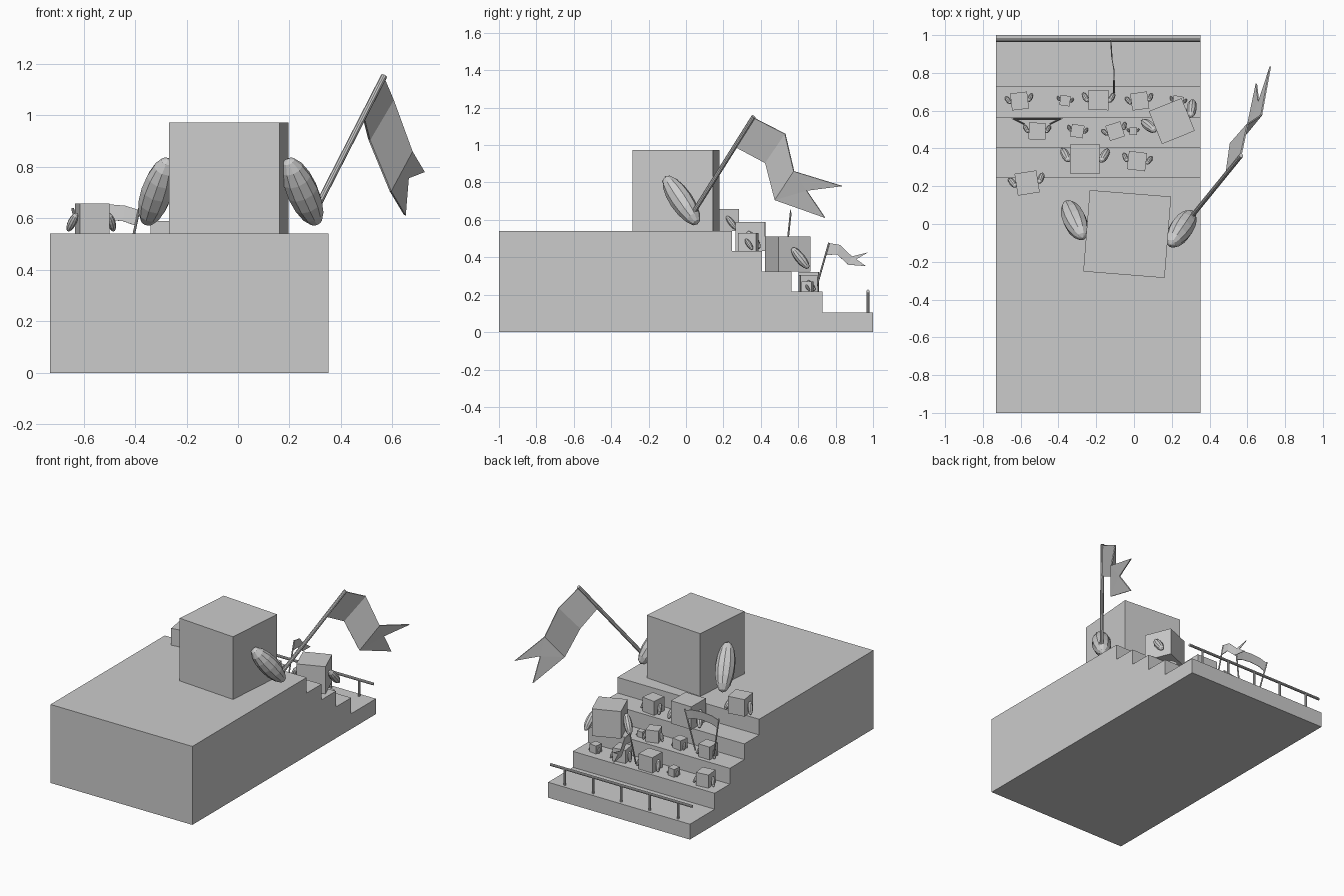
import bpy, bmesh
from math import radians
from mathutils import Vector, Matrix

if "Cube" in bpy.data.objects:
    bpy.data.objects.remove(bpy.data.objects["Cube"])


def add_object(name, bm):
    bmesh.ops.recalc_face_normals(bm, faces=bm.faces[:])
    mesh = bpy.data.meshes.new(name)
    bm.to_mesh(mesh)
    bm.free()
    ob = bpy.data.objects.new(name, mesh)
    bpy.context.collection.objects.link(ob)
    return ob


def rod(name, a, b, radius, sides=10):
    a, b = Vector(a), Vector(b)
    d = b - a
    m = Matrix.Translation((a + b) / 2) @ d.to_track_quat('Z', 'Y').to_matrix().to_4x4()
    bm = bmesh.new()
    bmesh.ops.create_cone(bm, cap_ends=True, segments=sides, radius1=radius,
                          radius2=radius, depth=d.length, matrix=m)
    return add_object(name, bm)


def cloth(name, upper, lower, thickness, notch=None):
    # Strip of cloth between two edges; an optional notch makes a swallow tail
    bm = bmesh.new()
    u = [bm.verts.new(p) for p in upper]
    l = [bm.verts.new(p) for p in lower]
    last = len(u) - 1
    for i in range(last - (1 if notch else 0)):
        bm.faces.new((u[i], u[i + 1], l[i + 1], l[i]))
    if notch:
        n = bm.verts.new(notch)
        bm.faces.new((u[-2], u[-1], n))
        bm.faces.new((u[-2], n, l[-2]))
        bm.faces.new((l[-2], n, l[-1]))
    ob = add_object(name, bm)
    mod = ob.modifiers.new("thickness", 'SOLIDIFY')
    mod.thickness = thickness
    mod.offset = 0


def figure(name, x, y, z, size, angle):
    # Cube body with two drooping egg-shaped arms
    place = (Matrix.Translation((x, y, z)) @ Matrix.Rotation(radians(angle), 4, 'Z')
             @ Matrix.Scale(size, 4))
    bm = bmesh.new()
    bmesh.ops.create_cube(bm, size=1, matrix=place @ Matrix.Translation((0, 0, 0.5)))
    add_object(name + "_body", bm)
    for side, label in ((-1, "left"), (1, "right")):
        tilt = Vector((side * 0.31, 0.55, -0.775)).to_track_quat('Z', 'Y').to_matrix().to_4x4()
        m = (place @ Matrix.Translation((side * 0.655, 0.118, 0.377)) @ tilt
             @ Matrix.Diagonal((0.145, 0.145, 0.38, 1)))
        bm = bmesh.new()
        bmesh.ops.create_uvsphere(bm, u_segments=10, v_segments=8, radius=1, matrix=m)
        add_object(f"{name}_{label}_arm", bm)


# Stepped stand
X0, X1 = -0.73, 0.352
profile = [(-1, 0), (1, 0), (1, 0.106), (0.73, 0.106), (0.73, 0.216), (0.565, 0.216),
           (0.565, 0.325), (0.407, 0.325), (0.407, 0.433), (0.245, 0.433),
           (0.245, 0.541), (-1, 0.541)]
bm = bmesh.new()
face = bm.faces.new([bm.verts.new((X0, y, z)) for y, z in profile])
ext = bmesh.ops.extrude_face_region(bm, geom=[face])
bmesh.ops.translate(bm, vec=(X1 - X0, 0, 0),
                    verts=[v for v in ext["geom"] if isinstance(v, bmesh.types.BMVert)])
add_object("stepped_stand", bm)

# Railing at the foot of the steps
rod("rail_bar", (X0, 0.973, 0.218), (X1, 0.973, 0.218), 0.009)
for i in range(5):
    x = (X0 + X1) / 2 + (i - 2) * 0.216
    rod(f"rail_post_{i + 1}", (x, 0.973, 0.1), (x, 0.973, 0.218), 0.008)

# Crowd: x, y, floor height, cube size, turn in degrees
crowd = [
    (-0.036, -0.053, 0.541, 0.432, -4.6),
    (-0.566, 0.217, 0.541, 0.117, 9),
    (-0.26, 0.345, 0.433, 0.157, -1),
    (0.016, 0.333, 0.433, 0.097, -7),
    (-0.513, 0.492, 0.325, 0.088, -1),
    (-0.30, 0.492, 0.325, 0.067, -9),
    (-0.10, 0.492, 0.325, 0.083, 18),
    (-0.005, 0.492, 0.325, 0.04, 0),
    (0.20, 0.545, 0.325, 0.187, 22),
    (-0.606, 0.651, 0.216, 0.09, 7),
    (-0.365, 0.653, 0.216, 0.054, -8),
    (-0.188, 0.656, 0.216, 0.106, -1),
    (0.03, 0.651, 0.216, 0.09, 8),
    (0.233, 0.65, 0.216, 0.055, -10),
]
for i, c in enumerate(crowd):
    figure(f"figure_{i + 1}", *c)

# Large flag
rod("large_flag_pole", (0.305, 0.04, 0.64), (0.567, 0.362, 1.152), 0.0125)
cloth("large_flag",
      [(0.565, 0.36, 1.147), (0.602, 0.53, 1.06), (0.675, 0.577, 0.86), (0.722, 0.834, 0.781)],
      [(0.488, 0.265, 0.99), (0.51, 0.425, 0.904), (0.592, 0.476, 0.706), (0.648, 0.743, 0.612)],
      0.008, notch=(0.66, 0.645, 0.757))

# Small flag
rod("small_flag_pole", (-0.106, 0.697, 0.24), (-0.106, 0.765, 0.478), 0.005)
cloth("small_flag",
      [(-0.106, 0.765, 0.476), (-0.108, 0.823, 0.466), (-0.119, 0.887, 0.405), (-0.124, 0.975, 0.427)],
      [(-0.106, 0.747, 0.412), (-0.104, 0.808, 0.415), (-0.115, 0.868, 0.36), (-0.121, 0.963, 0.353)],
      0.004, notch=(-0.119, 0.91, 0.389))

# Banner stretched between two sticks
for s, label in ((-1, "left"), (1, "right")):
    rod(f"banner_stick_{label}", (-0.513 + s * 0.07, 0.53, 0.36),
        (-0.513 + s * 0.13, 0.56, 0.64), 0.005)
arch = [(-0.128, 0), (-0.075, 0.017), (0, 0.023), (0.075, 0.017), (0.128, 0)]
cloth("banner", [(-0.513 + x, 0.56, 0.632 + z) for x, z in arch],
      [(-0.513 + x * 0.89, 0.553, 0.572 + z) for x, z in arch], 0.004)
